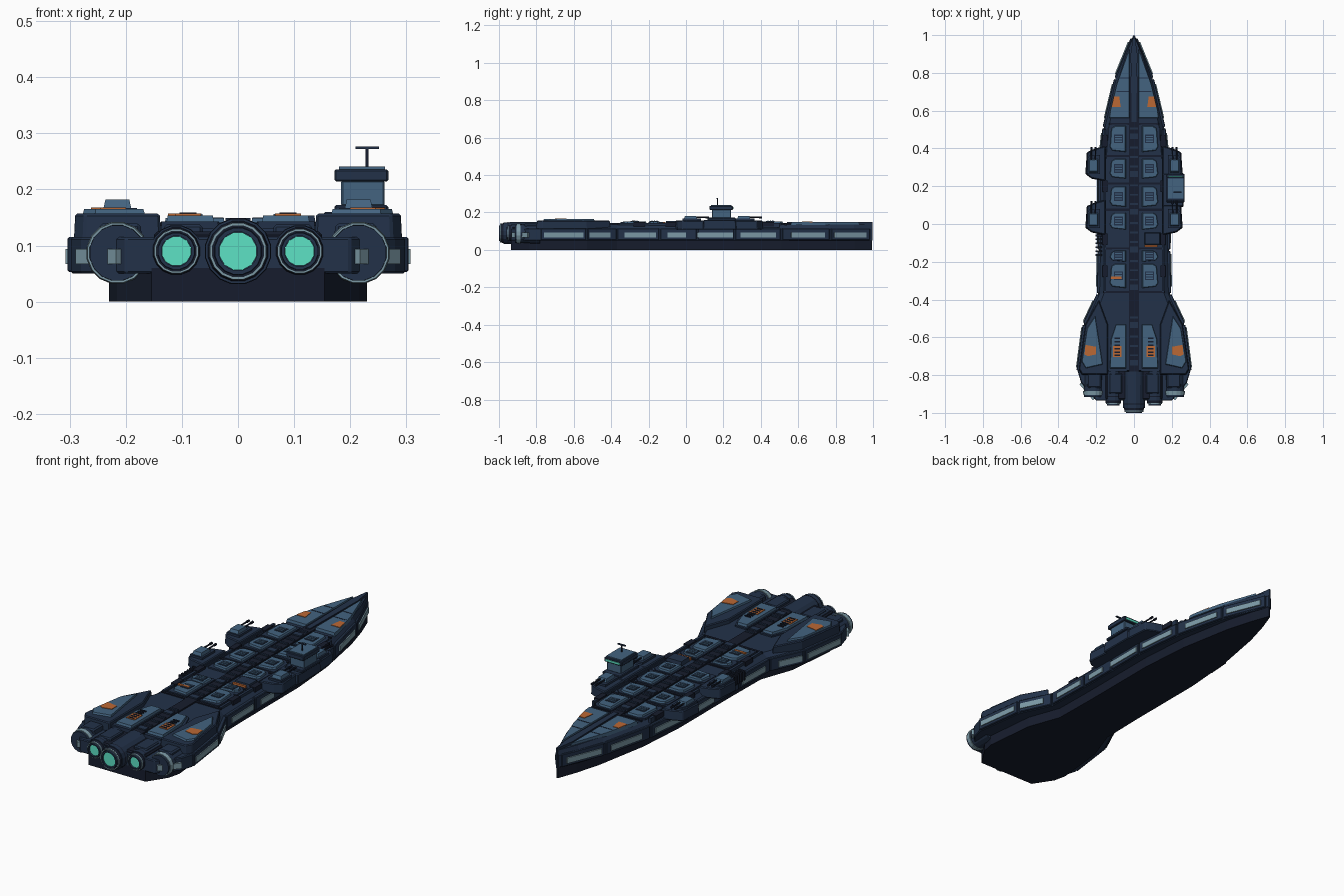
import bpy, bmesh, math
from mathutils import Matrix, Vector

def mat(name, c):
    m = bpy.data.materials.new(name)
    m.diffuse_color = (*c, 1)
    return m

HULL = mat("navy", (0.016, 0.031, 0.066))
DARK = mat("dark_navy", (0.008, 0.012, 0.026))
PANEL = mat("steel_blue", (0.056, 0.125, 0.215))
LIGHT = mat("pale_steel", (0.2, 0.32, 0.38))
ORANGE = mat("orange", (0.5, 0.14, 0.035))
GLOW = mat("teal_glow", (0.11, 0.76, 0.56))

def finish(bm, name, m, bevel=0):
    bmesh.ops.recalc_face_normals(bm, faces=bm.faces)
    me = bpy.data.meshes.new(name)
    bm.to_mesh(me)
    bm.free()
    me.materials.append(m)
    o = bpy.data.objects.new(name, me)
    bpy.context.collection.objects.link(o)
    if bevel:
        b = o.modifiers.new("bevel", 'BEVEL')
        b.width, b.segments, b.limit_method = bevel, 1, 'ANGLE'
    return o

def prism(name, pts, z0, z1, m, taper=(1, 1), bevel=0, side=1):
    """Extrude a plan outline; the top may shrink about its centre."""
    pts = [(x * side, y) for x, y in pts]
    cx = sum(p[0] for p in pts) / len(pts)
    cy = sum(p[1] for p in pts) / len(pts)
    bm = bmesh.new()
    lo = [bm.verts.new((x, y, z0)) for x, y in pts]
    hi = [bm.verts.new((cx + (x - cx) * taper[0], cy + (y - cy) * taper[1], z1)) for x, y in pts]
    bm.faces.new(lo)
    bm.faces.new(hi)
    n = len(pts)
    for i in range(n):
        j = (i + 1) % n
        bm.faces.new((lo[i], lo[j], hi[j], hi[i]))
    return finish(bm, name, m, bevel)

def box(name, x0, x1, y0, y1, z0, z1, m, taper=(1, 1), bevel=0, side=1):
    return prism(name, [(x0, y0), (x1, y0), (x1, y1), (x0, y1)], z0, z1, m, taper, bevel, side)

def tube(name, x, z, y0, y1, r0, r1, m, sides=16, inner=0):
    """Cylinder or ring along y."""
    bm = bmesh.new()
    prof = [(r0, y0), (r1, y1)] + ([(inner, y1), (inner, y0)] if inner else [])
    rings = [[bm.verts.new((x + r * math.cos(a), y, z + r * math.sin(a)))
              for a in [2 * math.pi * (k + .5) / sides for k in range(sides)]] for r, y in prof]
    pairs = list(zip(rings, rings[1:] + rings[:1])) if inner else [(rings[0], rings[1])]
    for a, b in pairs:
        for k in range(sides):
            j = (k + 1) % sides
            bm.faces.new((a[k], a[j], b[j], b[k]))
    if not inner:
        bm.faces.new(rings[0])
        bm.faces.new(rings[1])
    return finish(bm, name, m)

# Half outline of the ship as (half width, y), bow to stern
HALF = [(0.005, 0.995), (0.05, 0.9), (0.098, 0.77), (0.16, 0.51), (0.185, 0.26), (0.185, -0.14),
        (0.19, -0.37), (0.265, -0.53), (0.298, -0.78), (0.28, -0.84), (0.2, -0.935)]

def outline(f=1.0, ymin=-2, ymax=2):
    h = [(x * f, y) for x, y in HALF if ymin <= y <= ymax]
    return h + [(-x, y) for x, y in reversed(h)]

def width(y):
    for (xa, ya), (xb, yb) in zip(HALF, HALF[1:]):
        if yb <= y <= ya:
            return xa + (xb - xa) * (ya - y) / (ya - yb)
    return HALF[-1][0]

def along(y0, y1, d0, d1):
    """Slab following the hull side between two stations."""
    a, b = width(y0), width(y1)
    t = Vector((b - a, y1 - y0)).normalized()
    nx, ny = -t.y, t.x
    if nx < 0:
        nx, ny = -nx, -ny
    return [(a + nx * d0, y0 + ny * d0), (b + nx * d0, y1 + ny * d0),
            (b + nx * d1, y1 + ny * d1), (a + nx * d1, y0 + ny * d1)]

# Hull tiers
prism("keel", outline(0.77), 0, 0.06, DARK)
prism("main_hull", outline(), 0.05, 0.115, HULL, bevel=0.004)
prism("deck", outline(0.97, -0.8), 0.113, 0.136, HULL, taper=(0.86, 0.995))
box("stern_block", -0.15, 0.15, -0.93, -0.75, 0.05, 0.125, DARK, bevel=0.006)

# Side armour, pale strips
SEAMS = [0.985, 0.77, 0.51, 0.26, 0.06, -0.14, -0.37, -0.53, -0.78]
STRIPS = [(0.96, 0.79), (0.74, 0.56), (0.48, 0.29), (0.25, 0.06), (0.0, -0.1),
          (-0.16, -0.33), (-0.41, -0.52), (-0.55, -0.76), (-0.84, -0.925)]
for s in (1, -1):
    for a, b in zip(SEAMS, SEAMS[1:]):
        prism("side_armour", along(a - 0.004, b + 0.004, -0.01, 0.007), 0.053, 0.115, HULL, bevel=0.003, side=s)
    for a, b in STRIPS:
        prism("side_strip", along(a, b, -0.003, 0.012), 0.067, 0.094, LIGHT, side=s)

# Central spine with ribs
box("spine", -0.027, 0.027, -0.79, 0.78, 0.13, 0.143, DARK)
prism("bow_ridge", [(-0.012, 0.54), (0.012, 0.54), (0.018, 0.9), (0.004, 0.998), (-0.004, 0.998), (-0.018, 0.9)],
      0.05, 0.148, HULL)
for i in range(26):
    y = -0.75 + i * 0.05
    if not -0.5 < y < -0.38:
        box("spine_rib", -0.022, 0.022, y, y + (0.03 if i % 4 == 0 else 0.01), 0.14, 0.149, HULL)
for y in (0.53, 0.36, 0.215, 0.075, -0.13, -0.36):
    box("deck_seam", -width(y) * 0.85, width(y) * 0.85, y - 0.006, y + 0.006, 0.13, 0.141, DARK)

# Deck hatch panels, bow plates and stern armour
ROWS = [(0.38, 0.52), (0.24, 0.345), (0.09, 0.2), (-0.03, 0.06), (-0.2, -0.14), (-0.34, -0.21)]
for s in (1, -1):
    for k, (a, b) in enumerate(ROWS):
        prism("deck_plinth", [(0.034, a - 0.008), (0.137, a - 0.008), (0.137, b - 0.012), (0.115, b + 0.008), (0.034, b + 0.008)],
              0.134, 0.143, HULL, side=s)
        prism("deck_panel", [(0.042, a), (0.116, a + 0.008), (0.128, a + 0.025), (0.12, b - 0.012), (0.1, b), (0.042, b)],
              0.14, 0.152, PANEL, taper=(0.9, 0.93), side=s)
        c = (a + b) / 2
        box("hatch", 0.058, 0.106, c - 0.022, c + 0.024, 0.15, 0.154, HULL, side=s)
        for j in range(3):
            box("vent_slat", 0.063, 0.101, c - 0.015 + j * 0.013, c - 0.009 + j * 0.013, 0.153, 0.156, PANEL, side=s)
    box("deck_rail", 0.148, 0.16, -0.36, 0.5, 0.12, 0.145, HULL, side=s)
    for y in (0.44, 0.2, -0.08, -0.25):
        box("rail_block", 0.14, 0.168, y - 0.03, y + 0.03, 0.125, 0.148, DARK, side=s)

    prism("bow_plate", [(0.022, 0.93), (0.022, 0.56), (0.132, 0.56), (0.127, 0.6), (0.09, 0.745)], 0.132, 0.149, PANEL,
          taper=(0.94, 0.97), side=s)
    prism("bow_marking", [(0.07, 0.62), (0.118, 0.62), (0.107, 0.675), (0.078, 0.675)], 0.147, 0.1515, ORANGE, side=s)
    for y in (0.7, 0.77):
        box("bow_line", 0.026, 0.15 - (y - 0.47) * 0.25, y, y + 0.005, 0.146, 0.1505, HULL, side=s)

    prism("stern_armour", [(0.185, -0.4), (0.258, -0.53), (0.293, -0.77), (0.275, -0.8), (0.137, -0.8), (0.137, -0.53)],
          0.11, 0.157, HULL, taper=(0.97, 0.98), bevel=0.004, side=s)
    prism("stern_plate", [(0.205, -0.485), (0.248, -0.55), (0.277, -0.73), (0.255, -0.765), (0.165, -0.745)],
          0.154, 0.165, PANEL, taper=(0.94, 0.95), side=s)
    prism("stern_marking", [(0.2, -0.65), (0.257, -0.64), (0.262, -0.69), (0.245, -0.7), (0.2, -0.69)],
          0.163, 0.1675, ORANGE, side=s)
    prism("inner_stern_plate", [(0.036, -0.52), (0.1, -0.52), (0.132, -0.6), (0.136, -0.78), (0.036, -0.78)],
          0.13, 0.143, HULL, side=s)
    prism("inner_stern_panel", [(0.042, -0.53), (0.095, -0.53), (0.122, -0.61), (0.128, -0.765), (0.042, -0.765)],
          0.14, 0.154, PANEL, taper=(0.93, 0.96), side=s)
    box("inner_marking", 0.066, 0.112, -0.705, -0.645, 0.152, 0.157, ORANGE, side=s)
    for j in range(6):
        y = -0.7 + j * 0.018
        box("stern_vent", 0.074, 0.104, y, y + 0.008, 0.153, 0.159, DARK, side=s)

    # Stern housings
    box("engine_shroud", 0.165, 0.255, -0.87, -0.75, 0.06, 0.14, HULL, taper=(0.8, 0.95), bevel=0.006, side=s)
    tube("corner_engine", 0.215 * s, 0.087, -0.915, -0.78, 0.05, 0.054, HULL, 16)
    tube("corner_ring", 0.215 * s, 0.087, -0.905, -0.885, 0.054, 0.056, LIGHT, 16, 0.048)
    box("shoulder_block", 0.06, 0.135, -0.9, -0.79, 0.1, 0.138, HULL, taper=(0.9, 0.95), bevel=0.005, side=s)

# Extra orange deck markings
box("port_marking", -0.125, -0.065, -0.29, -0.278, 0.15, 0.1575, ORANGE)
box("starboard_marking", 0.055, 0.125, -0.122, -0.112, 0.134, 0.149, ORANGE)
box("starboard_deck_box", 0.055, 0.14, -0.11, -0.045, 0.134, 0.154, HULL, taper=(0.9, 0.9))

# Three main engines
for x, r, y in ((0, 0.06, -1.0), (0.11, 0.047, -0.96), (-0.11, 0.047, -0.96)):
    tube("engine_body", x, 0.09, y + 0.025, -0.78, r * 0.98, r, HULL, 16)
    tube("engine_collar", x, 0.09, y + 0.012, y + 0.05, r * 0.86, r, DARK, 16, r * 0.6)
    tube("engine_ring", x, 0.09, y + 0.006, y + 0.02, r * 0.85, r * 0.87, LIGHT, 16, r * 0.77)
    tube("engine_nozzle", x, 0.09, y, y + 0.03, r * 0.7, r * 0.74, HULL, 16, r * 0.58)
    tube("engine_glow", x, 0.09, y + 0.008, y + 0.03, r * 0.57, r * 0.57, GLOW, 12)

# Gun sponsons with twin turrets
for s in (1, -1):
    for c in (0.315, 0.03):
        prism("sponson", [(0.15, c + 0.1), (0.205, c + 0.085), (0.25, c + 0.065), (0.258, c - 0.05), (0.225, c - 0.075), (0.15, c - 0.09)],
              0.108, 0.157, HULL, taper=(0.95, 0.96), bevel=0.004, side=s)
        prism("turret_base", [(0.18, c + 0.05), (0.235, c + 0.05), (0.247, c + 0.03), (0.247, c - 0.05), (0.18, c - 0.05)],
              0.155, 0.167, HULL, side=s)
        box("turret", 0.19, 0.24, c - 0.042, c + 0.03, 0.165, 0.182, PANEL, taper=(0.85, 0.8), side=s)
        for x in (0.204, 0.226):
            tube("gun_barrel", x * s, 0.174, c + 0.01, c + 0.09, 0.0045, 0.0035, DARK, 8)
            tube("gun_muzzle", x * s, 0.174, c + 0.075, c + 0.092, 0.006, 0.006, DARK, 8)

# Command tower on the starboard side
box("tower_foot", 0.15, 0.262, 0.09, 0.27, 0.108, 0.16, HULL, taper=(0.97, 0.96), bevel=0.004)
box("tower_plinth", 0.172, 0.268, 0.115, 0.265, 0.158, 0.172, HULL, bevel=0.003)
box("tower_column", 0.184, 0.261, 0.14, 0.24, 0.17, 0.216, PANEL, bevel=0.003)
box("tower_bridge", 0.172, 0.268, 0.125, 0.25, 0.214, 0.236, HULL, bevel=0.003)
box("bridge_window", 0.182, 0.258, 0.248, 0.253, 0.219, 0.229, GLOW)
box("tower_roof", 0.18, 0.262, 0.135, 0.242, 0.235, 0.241, PANEL)
box("mast", 0.227, 0.233, 0.165, 0.171, 0.24, 0.276, DARK)
box("mast_bar", 0.209, 0.251, 0.164, 0.172, 0.272, 0.277, HULL)

# Port side pipes
for i in range(6):
    y = -0.06 - i * 0.021
    box("port_fin", -0.204, -0.17, y - 0.005, y + 0.005, 0.09, 0.135, DARK)
